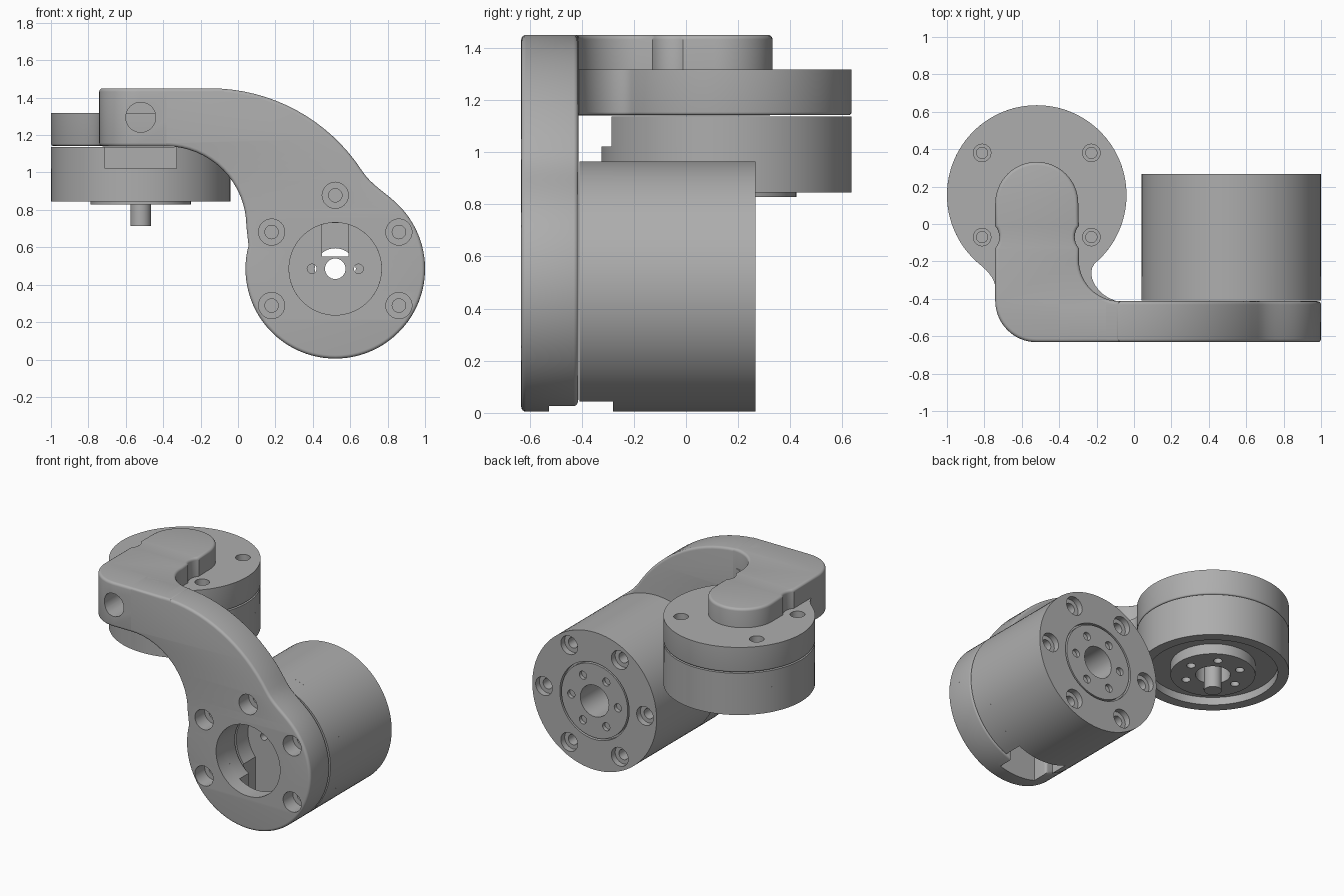
import bpy, bmesh, math
from mathutils import Vector

cube = bpy.data.objects.get("Cube")
if cube:
    bpy.data.objects.remove(cube, do_unlink=True)

grey = bpy.data.materials.new("machined_grey")
grey.use_nodes = True
grey.diffuse_color = (0.42, 0.42, 0.42, 1)
grey.node_tree.nodes["Principled BSDF"].inputs["Base Color"].default_value = (0.42, 0.42, 0.42, 1)
parts = []


def arc(cx, cy, r, a0, a1, n=16):
    angles = [math.radians(a0 + (a1 - a0) * i / n) for i in range(n + 1)]
    return [(cx + r * math.cos(a), cy + r * math.sin(a)) for a in angles]


def circle(centre, r, n=32):
    return arc(*centre, r, 0, 360, n)[:-1]


def circles(centres, r):
    return [circle(c, r, 24) for c in centres]


def curve(p0, p1, p2, p3, n=8):
    pts = []
    for i in range(1, n):
        t = i / n
        w = ((1 - t) ** 3, 3 * t * (1 - t) ** 2, 3 * t * t * (1 - t), t ** 3)
        pts.append(tuple(sum(k * p[j] for k, p in zip(w, (p0, p1, p2, p3))) for j in (0, 1)))
    return pts


def inset(loop, d):
    """Move a counter-clockwise outline inwards by d."""
    out = []
    for i, p in enumerate(loop):
        p = Vector(p)
        a = (p - Vector(loop[i - 1])).normalized()
        b = (Vector(loop[(i + 1) % len(loop)]) - p).normalized()
        n = Vector((-a.y - b.y, a.x + b.x))
        out.append(tuple(p + n * (d / max(0.5, 1 + a.dot(b)))))
    return out


def solid(name, axis, outline, levels, soft=(0, 0)):
    """Extrude an outline along an axis; each level is (low, high, holes)."""
    bm = bmesh.new()
    cache = {}

    def ring(loop, d):
        key = (tuple(loop), d)
        if key not in cache:
            cache[key] = [bm.verts.new((u, d, v) if axis == 'y' else (u, v, d)) for u, v in loop]
        return cache[key]

    def wall(a, b):
        for i in range(len(a)):
            bm.faces.new((a[i - 1], a[i], b[i], b[i - 1]))

    def fill(rings):
        edges = [bm.edges.get((r[i - 1], r[i])) for r in rings for i in range(len(r))]
        normal = (0, 1, 0) if axis == 'y' else (0, 0, 1)
        bmesh.ops.triangle_fill(bm, use_beauty=False, use_dissolve=False, edges=edges, normal=normal)

    # Outer wall, with rounded ends where wanted
    ends = []
    for d, s, sign in ((levels[0][0], soft[0], 1), (levels[-1][1], soft[1], -1)):
        turns = [math.pi / 2 * i / 4 for i in range(5)] if s else [0]
        ends.append([ring(inset(outline, s * (1 - math.sin(t))), d + sign * s * (1 - math.cos(t))) for t in turns])
    rings = ends[0] + ends[1][::-1]
    for a, b in zip(rings, rings[1:]):
        wall(a, b)
    # Hole walls, then end caps and the steps between levels
    for low, high, holes in levels:
        for h in holes:
            wall(ring(h, low), ring(h, high))
    fill([rings[0]] + [ring(h, levels[0][0]) for h in levels[0][2]])
    fill([rings[-1]] + [ring(h, levels[-1][1]) for h in levels[-1][2]])
    for (_, d, below), (_, _, above) in zip(levels, levels[1:]):
        steps = [h for h in below if h not in above] + [h for h in above if h not in below]
        if steps:
            fill([ring(h, d) for h in steps])
    bmesh.ops.recalc_face_normals(bm, faces=bm.faces)
    mesh = bpy.data.meshes.new(name)
    bm.to_mesh(mesh)
    bm.free()
    mesh.materials.append(grey)
    obj = bpy.data.objects.new(name, mesh)
    bpy.context.collection.objects.link(obj)
    parts.append(obj)
    return obj


R = 0.48                      # housing radius
C1 = X1, Z1 = 0.52, 0.485     # lower joint axis, along y
C2 = X2, Y2 = -0.52, 0.155    # upper joint axis, along z
RECESS = 0.247


def slotted(half):
    """Lower-joint ring from left to right, opened at the bottom into the recess."""
    o, i = (math.degrees(math.asin(half / r)) for r in (R, RECESS))
    return 270 - o, arc(*C1, RECESS, 270 - i, i - 90, 48), 270 + o


# Upright arm plate: S-shaped outline ending in the lower joint ring
inner = [(-0.4, 1.14)] + arc(-0.385, 0.71, 0.43, 90, 0)
top_arc = arc(-0.15, 0.48, 0.97, 33, 90)
a, b = arc(*C1, R, 45, 45, 1)[0], top_arc[0]
outer = curve(a, (a[0] - 0.07, a[1] + 0.07), (b[0] + 0.05, b[1] - 0.077), b) + top_arc + [(-0.4, 1.45)]
arm_screws = arc(*C1, 0.393, -30, 210, 4)
solid("arm_plate_front", 'y', inner + arc(*C1, R, 165, 405, 64) + outer,
      [(-0.632, -0.525, [circle(C1, RECESS, 64)] + circles(arm_screws, 0.07))], (0.018, 0))
left, mouth, right = slotted(0.14)
solid("arm_plate_back", 'y', inner + arc(*C1, R, 165, left, 24) + mouth + arc(*C1, R, right, 405, 32) + outer,
      [(-0.525, -0.413, circles(arm_screws, 0.036))], (0, 0.018))

# Level arm bar with rounded corner, screw clearances and a cable hole
plan = (arc(-0.075, -0.193, 0.22, 270, 180) + arc(-0.227, -0.07, 0.09, 221, 139, 10)
        + arc(X2, 0.11, 0.222, 0, 180, 32) + arc(-0.81, -0.07, 0.09, 41, -41, 10)
        + arc(X2, -0.41, 0.222, 180, 270) + [(-0.075, -0.632)])
bar = solid("arm_bar", 'z', plan, [(1.14, 1.45, [])], (0.018, 0.018))
cutter = solid("cable_hole_cutter", 'y', circle((X2, 1.295), 0.08), [(-0.8, 0.1, [])])
cut = bar.modifiers.new("cable_hole", 'BOOLEAN')
cut.operation, cut.solver, cut.object = 'DIFFERENCE', 'EXACT', cutter
bpy.context.view_layer.objects.active = bar
bar.select_set(True)
bpy.ops.object.modifier_apply(modifier=cut.name)
parts.remove(cutter)
bpy.data.objects.remove(cutter, do_unlink=True)

# Round mounting flange with a flared neck into the arm
rim = arc(*C2, R, -50, 230, 80)
neck = (curve(rim[-1], (-0.77, -0.26), (-0.735, -0.3), (-0.73, -0.4)) + [(-0.73, -0.45), (-0.1, -0.45), (-0.1, -0.41)]
        + curve((-0.1, -0.41), (-0.2, -0.38), (-0.26, -0.27), rim[0]))
bolts = [(X2 + sx * 0.292, Y2 + sy * 0.225) for sx in (-1, 1) for sy in (-1, 1)]
solid("mounting_flange", 'z', rim + neck,
      [(1.142, 1.23, circles(bolts, 0.03)), (1.23, 1.318, circles(bolts, 0.047))], (0.012, 0))

# Lower actuator: slotted front ring, then the stepped housing
left, mouth, right = slotted(0.19)
solid("lower_actuator_ring", 'y', arc(*C1, R, right - 360, left, 80) + mouth[:1] + mouth[1:],
      [(-0.409, -0.28, [])])
window = [(X1 - 0.07, 0.55), (X1 + 0.07, 0.55), (X1 + 0.07, 0.73), (X1 - 0.07, 0.73)]
pins = [(X1 - 0.125, Z1), (X1 + 0.125, Z1)]
bore = [circle(C1, 0.11)]
screws = arc(*C1, 0.39, 0, 300, 5)
heads = circles(screws, 0.065)
solid("lower_actuator", 'y', circle(C1, R, 96), [
    (-0.28, -0.22, [circle(C1, 0.055), window] + circles(pins, 0.025)),
    (-0.22, -0.1, [circle(C1, 0.28, 48)]),
    (-0.1, 0.12, bore),
    (0.12, 0.225, bore + circles(screws, 0.036)),
    (0.225, 0.24, bore + heads),
    (0.24, 0.267, [circle(C1, 0.268, 64)] + heads)])
solid("lower_output_plate", 'y', circle(C1, 0.256, 64),
      [(0.238, 0.266, bore + circles(arc(*C1, 0.18, 0, 300, 5), 0.028))])

# Upper actuator: recessed housing facing down, notched top, output plate and shaft
upper_bore = [circle(C2, 0.11)]
solid("upper_actuator", 'z', circle(C2, R, 96),
      [(0.846, 0.9, [circle(C2, 0.41, 64)]), (0.9, 0.98, upper_bore), (0.98, 1.022, [])])
solid("upper_actuator_top", 'z', arc(*C2, R, right - 360, left, 80) + [(X2 - 0.19, -0.05), (X2 + 0.19, -0.05)],
      [(1.022, 1.137, [])])
solid("upper_output_plate", 'z', circle(C2, 0.268, 64),
      [(0.828, 0.88, upper_bore + circles(arc(*C2, 0.18, 0, 300, 5), 0.028)), (0.88, 0.905, upper_bore)])
solid("upper_shaft", 'z', circle(C2, 0.055), [(0.713, 1.0, [])])

# Smooth curved walls, keep machined edges crisp
for obj in parts:
    obj.select_set(True)
bpy.ops.object.shade_smooth_by_angle(angle=math.radians(32))
